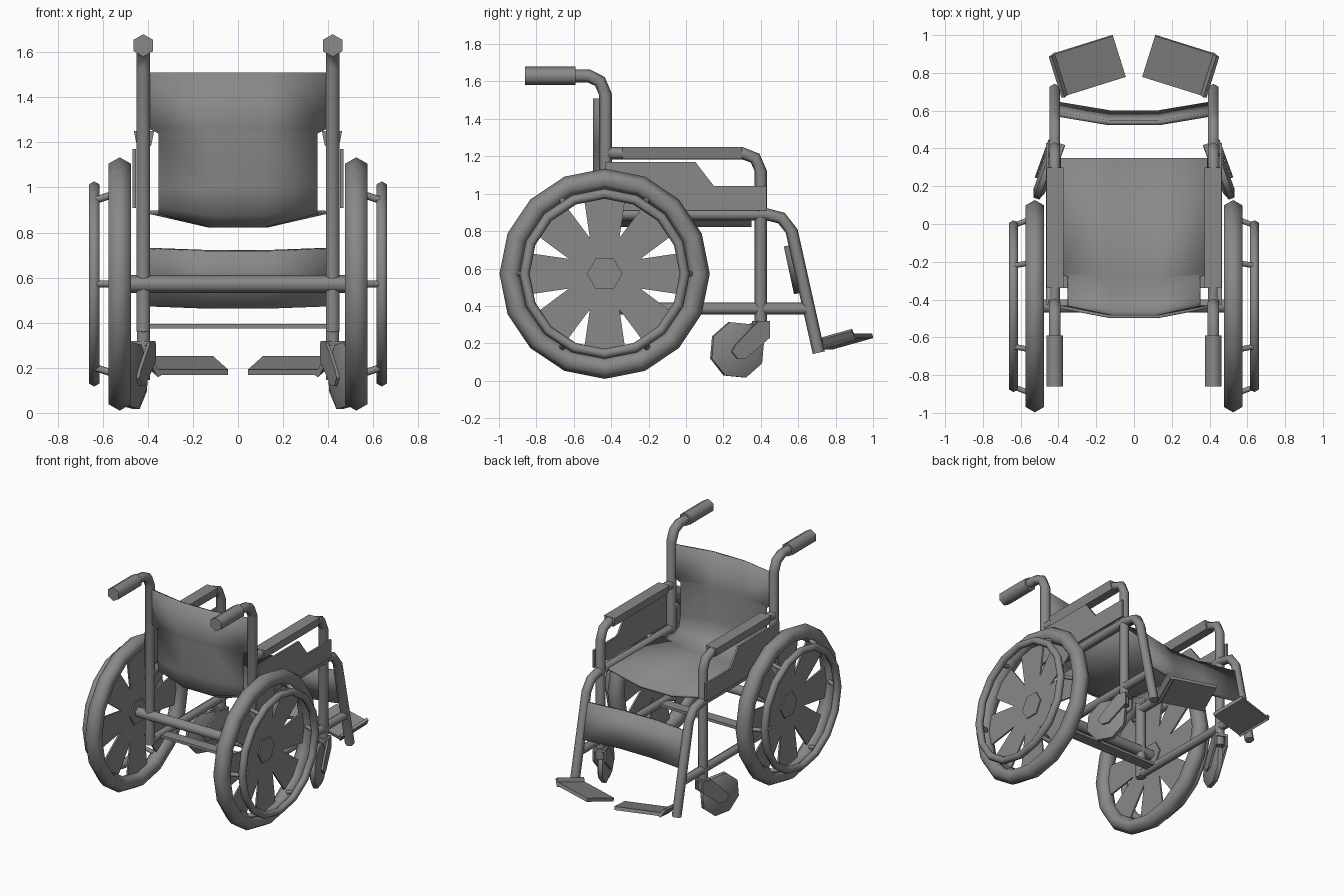
import bpy, bmesh, math
from math import sin, cos, pi, radians
from mathutils import Vector, Matrix

old = bpy.data.objects.get("Cube")
if old:
    bpy.data.objects.remove(old)

grey = bpy.data.materials.new("plain_grey")
grey.use_nodes = True
COLOUR = (0.25, 0.25, 0.25, 1)
grey.diffuse_color = COLOUR
grey.node_tree.nodes["Principled BSDF"].inputs["Base Color"].default_value = COLOUR


def finish(name, bm, mirror=True, angle=65, thick=0):
    """Turn a bmesh into a shaded object, mirrored left to right if wanted."""
    if not thick:
        bmesh.ops.recalc_face_normals(bm, faces=bm.faces)
    mesh = bpy.data.meshes.new(name)
    bm.to_mesh(mesh)
    bm.free()
    mesh.materials.append(grey)
    ob = bpy.data.objects.new(name, mesh)
    bpy.context.collection.objects.link(ob)
    bpy.ops.object.select_all(action='DESELECT')
    ob.select_set(True)
    bpy.context.view_layer.objects.active = ob
    bpy.ops.object.shade_smooth_by_angle(angle=radians(angle))
    if thick:
        solid = ob.modifiers.new("Thickness", 'SOLIDIFY')
        solid.thickness, solid.offset = thick, 0
    if mirror:
        ob.modifiers.new("Mirror", 'MIRROR')
    return ob


def sweep(bm, pts, r, sides=6, closed=False):
    """Sweep a polygon ring along a path."""
    pts = [Vector(p) for p in pts]
    n = len(pts)
    rings = []
    for i, p in enumerate(pts):
        a = pts[(i - 1) % n] if closed or i else p
        b = pts[(i + 1) % n] if closed or i < n - 1 else p
        t = (b - a).normalized()
        ref = Vector((0, 1, 0)) if abs(t.x) > 0.7 else Vector((1, 0, 0))
        up = t.cross(ref).normalized()
        side = up.cross(t)
        rings.append([bm.verts.new(p + r * (up * cos(2 * pi * k / sides) + side * sin(2 * pi * k / sides)))
                      for k in range(sides)])
    for i in range(n if closed else n - 1):
        a, b = rings[i], rings[(i + 1) % n]
        for k in range(sides):
            j = (k + 1) % sides
            bm.faces.new((a[k], a[j], b[j], b[k]))
    if not closed:
        bm.faces.new(rings[0])
        bm.faces.new(rings[-1])


def tube(name, pts, r, mirror=True):
    bm = bmesh.new()
    sweep(bm, pts, r)
    return finish(name, bm, mirror)


def side_tube(name, yz, r, x=0.42):
    return tube(name, [(x, y, z) for y, z in yz], r)


def plate(bm, yz, x, thick):
    """Extrude a y-z outline along x."""
    f = bm.faces.new([bm.verts.new((x - thick / 2, y, z)) for y, z in yz])
    new = bmesh.ops.extrude_face_region(bm, geom=[f])["geom"]
    bmesh.ops.translate(bm, vec=(thick, 0, 0), verts=[v for v in new if isinstance(v, bmesh.types.BMVert)])


def box(bm, size, matrix):
    bmesh.ops.create_cube(bm, size=1, matrix=matrix @ Matrix.Diagonal((*size, 1)))


def sling(name, rows, thick):
    """Fabric panel from rows of (y, z, half width, sag y, sag z)."""
    bm = bmesh.new()
    grid = [[bm.verts.new((u * w, y + s * dy, z + s * dz))
             for u, s in ((-1, 0), (-0.33, 1), (0.33, 1), (1, 0))]
            for y, z, w, dy, dz in rows]
    for a, b in zip(grid, grid[1:]):
        for k in range(3):
            bm.faces.new((a[k], a[k + 1], b[k + 1], b[k]))
    return finish(name, bm, False, 50, thick)


# Frame tubes
side_tube("back_post", [(-0.43, 0.36), (-0.43, 1.53), (-0.46, 1.6), (-0.52, 1.63), (-0.61, 1.63)], 0.035)
side_tube("push_handle", [(-0.86, 1.63), (-0.59, 1.63)], 0.05)
side_tube("lower_rail", [(-0.43, 0.385), (0.65, 0.385)], 0.032)
side_tube("seat_rail_and_leg", [(-0.43, 0.89), (0.43, 0.89), (0.51, 0.87), (0.565, 0.8), (0.71, 0.15)], 0.033)
side_tube("armrest_tube", [(-0.43, 1.217), (0.3, 1.217), (0.37, 1.19), (0.4, 1.12), (0.4, 0.24)], 0.033)
tube("axle", [(-0.52, -0.435, 0.572), (0.52, -0.435, 0.572)], 0.04, False)

# Flat cross bar between the lower rails
bm = bmesh.new()
box(bm, (0.82, 0.08, 0.02), Matrix.Translation((0, -0.3, 0.385)))
finish("cross_bar", bm, False, 30)

# Armrest pad, narrower underneath
bm = bmesh.new()
box(bm, (0.09, 0.64, 0.065), Matrix.Translation((0.417, -0.02, 1.217)))
for v in bm.verts:
    if v.co.z < 1.2:
        v.co.x = 0.417 + (v.co.x - 0.417) * 0.7
finish("armrest_pad", bm, angle=30)

# Side guard
bm = bmesh.new()
plate(bm, [(-0.43, 0.91), (0.43, 0.91), (0.43, 1.04), (0.15, 1.04), (0.05, 1.17), (-0.43, 1.17)], 0.46, 0.014)
finish("side_guard", bm, angle=30)

# Fabric
sling("seat_and_back", [
    (-0.44, 1.51, 0.39, -0.05, 0), (-0.44, 1.26, 0.39, -0.05, 0), (-0.44, 1.24, 0.35, -0.05, 0),
    (-0.44, 1.0, 0.35, -0.05, 0), (-0.42, 0.92, 0.35, -0.05, -0.04), (-0.36, 0.89, 0.35, -0.02, -0.06),
    (-0.28, 0.89, 0.35, 0, -0.06), (-0.26, 0.89, 0.39, 0, -0.06), (0.35, 0.89, 0.39, 0, -0.06)], 0.016)
sling("calf_strap", [(0.58, 0.73, 0.4, -0.045, -0.01), (0.635, 0.475, 0.4, -0.045, -0.01)], 0.025)

# Main wheels
HUB = Vector((0, -0.435, 0.572))


def on_wheel(x, r, a):
    return HUB + Vector((x, r * cos(a), r * sin(a)))


def ring(name, x, major, minor, count=16):
    bm = bmesh.new()
    sweep(bm, [on_wheel(x, major, 2 * pi * i / count) for i in range(count)], minor, closed=True)
    return finish(name, bm)


ring("tyre", 0.525, 0.505, 0.057)
ring("hand_rim", 0.638, 0.428, 0.027)

bm = bmesh.new()
for i in range(6):
    a = i * pi / 3
    sweep(bm, [on_wheel(0.55, 0.46, a), on_wheel(0.635, 0.428, a)], 0.016)
finish("rim_stud", bm)

bm = bmesh.new()
for i in range(8):
    rot = Matrix.Rotation(i * pi / 4, 2)
    blade = [rot @ Vector(p) for p in ((0.06, -0.06), (0.47, -0.12), (0.47, 0.12), (0.06, 0.06))]
    plate(bm, [(HUB.y + p.x, HUB.z + p.y) for p in blade], 0.525, 0.012)
finish("wheel_blades", bm, angle=30)

bm = bmesh.new()
plate(bm, [on_wheel(0, 0.095, i * pi / 3).yz for i in range(6)], 0.525, 0.03)
finish("wheel_hub", bm, angle=30)

# Castors, swivelled outwards about the front post
swivel = Matrix.Translation((0.42, 0.4, 0)) @ Matrix.Rotation(radians(20), 4, 'Z')
bm = bmesh.new()
loops = []
for x, r in ((-0.032, 0.11), (-0.015, 0.155), (0.015, 0.155), (0.032, 0.11)):
    loops.append([bm.verts.new((x, -0.135 + r * cos(i * pi / 4 + 0.3), 0.165 + r * sin(i * pi / 4 + 0.3)))
                  for i in range(8)])
for a, b in zip(loops, loops[1:]):
    for k in range(8):
        bm.faces.new((a[k], a[k - 1], b[k - 1], b[k]))
bm.faces.new(loops[0])
bm.faces.new(loops[-1])
bm.transform(swivel)
finish("castor_wheel", bm, angle=50)

bm = bmesh.new()
for x in (-0.04, 0.04):
    plate(bm, [(0.035, 0.31), (0.035, 0.23), (-0.1, 0.12), (-0.15, 0.12), (-0.18, 0.155), (-0.16, 0.19),
               (-0.04, 0.31)], x, 0.014)
box(bm, (0.09, 0.07, 0.02), Matrix.Translation((0, 0, 0.31)))
bm.transform(swivel)
finish("castor_fork", bm, angle=30)

# Footrests with a bracket on the outer edge
place = (Matrix.Translation((0.238, 0.84, 0.21)) @ Matrix.Rotation(radians(-17.4), 4, 'Z')
         @ Matrix.Rotation(radians(15), 4, 'X'))
bm = bmesh.new()
box(bm, (0.335, 0.235, 0.025), place)
box(bm, (0.06, 0.235, 0.02), place @ Matrix.Translation((0.165, 0, 0.008)) @ Matrix.Rotation(radians(-55), 4, 'Y'))
finish("footrest", bm, angle=30)
